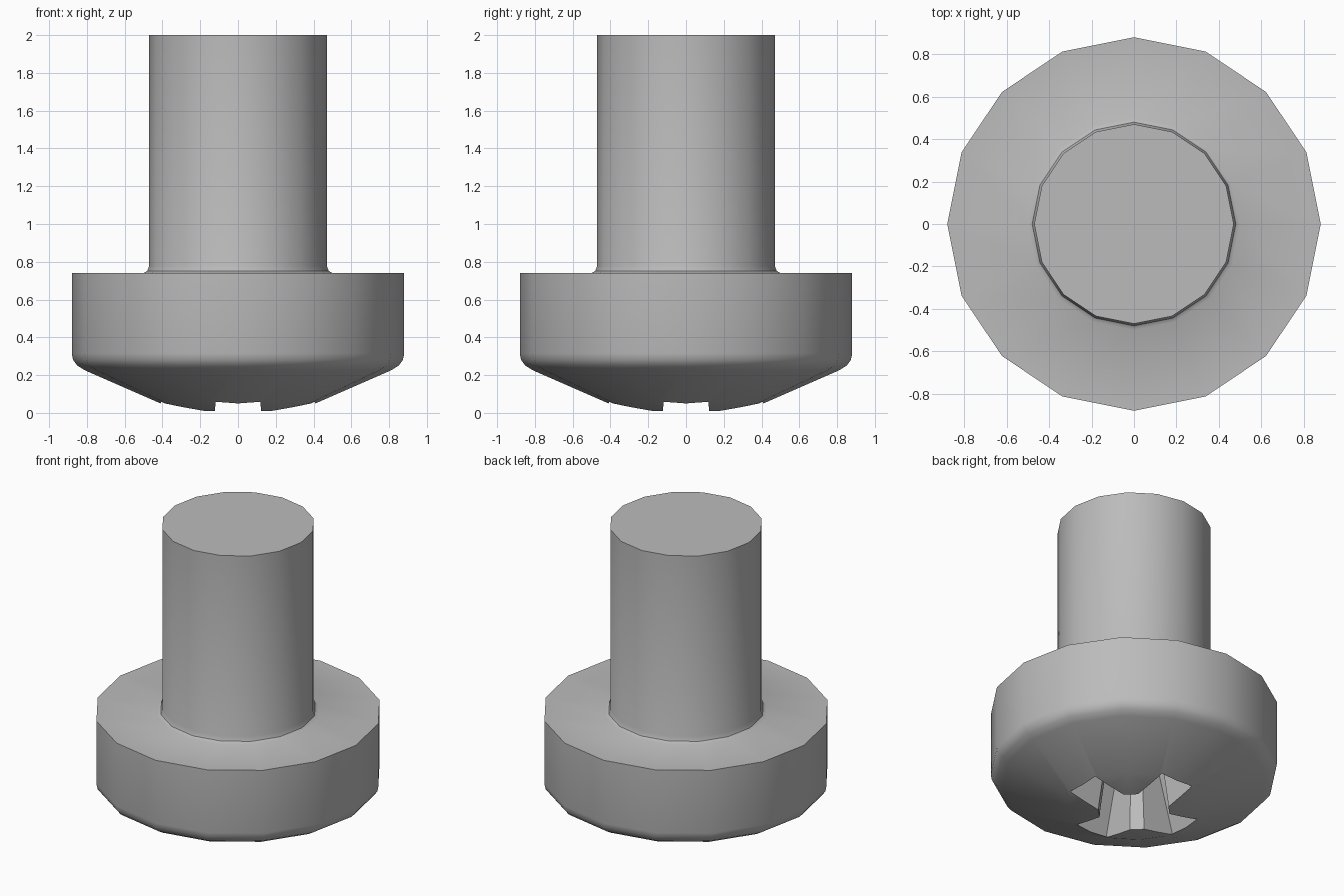
import bpy, bmesh, math

cube = bpy.data.objects.get("Cube")
if cube:
    bpy.data.objects.remove(cube)

SIDES = 16

steel = bpy.data.materials.new("grey_steel")
steel.use_nodes = True
colour = (0.5, 0.5, 0.5, 1)
steel.diffuse_color = colour
steel.node_tree.nodes["Principled BSDF"].inputs["Base Color"].default_value = colour


def loft(name, rings):
    """Bridge closed rings listed from bottom to top and cap both ends."""
    bm = bmesh.new()
    loops = [[bm.verts.new(p) for p in ring] for ring in rings]
    n = len(loops[0])
    for low, high in zip(loops, loops[1:]):
        for i in range(n):
            j = (i + 1) % n
            bm.faces.new((low[i], low[j], high[j], high[i]))
    bm.faces.new(loops[0][::-1])
    bm.faces.new(loops[-1])
    bmesh.ops.recalc_face_normals(bm, faces=bm.faces)
    mesh = bpy.data.meshes.new(name)
    bm.to_mesh(mesh)
    bm.free()
    mesh.materials.append(steel)
    obj = bpy.data.objects.new(name, mesh)
    bpy.context.collection.objects.link(obj)
    return obj


def circle(r, z):
    angles = [math.tau * i / SIDES for i in range(SIDES)]
    return [(r * math.cos(a), r * math.sin(a), z) for a in angles]


def cross(reach, half, corner, z):
    """Plus outline with a chamfer in each inner corner."""
    quarter = [(reach, -half), (reach, half), (corner, half), (half, corner)]
    points = []
    for k in range(4):
        c, s = ((1, 0), (0, 1), (-1, 0), (0, -1))[k]
        points += [(x * c - y * s, x * s + y * c, z) for x, y in quarter]
    return points


# Domed head, rounded rim, fillet and shank as one turned profile
profile = [(0.17, 0), (0.41, 0.05), (0.81, 0.225), (0.85, 0.25), (0.873, 0.28),
           (0.88, 0.315), (0.88, 0.74), (0.50, 0.74), (0.48, 0.752),
           (0.47, 0.78), (0.47, 2)]
screw = loft("screw_body", [circle(r, z) for r, z in profile])

# Tapered cross recess in the dome
cutter = loft("recess_cutter", [cross(0.425, 0.122, 0.185, -0.02),
                                cross(0.41, 0.12, 0.18, 0.05),
                                cross(0.27, 0.09, 0.14, 0.44)])
cutter.hide_render = True

cut = screw.modifiers.new("cross_recess", "BOOLEAN")
cut.operation = "DIFFERENCE"
cut.solver = "EXACT"
cut.object = cutter

bpy.ops.object.select_all(action="DESELECT")
screw.select_set(True)
bpy.context.view_layer.objects.active = screw
bpy.ops.object.modifier_apply(modifier=cut.name)
bpy.data.objects.remove(cutter)
bpy.ops.object.shade_smooth_by_angle(angle=math.radians(35))
